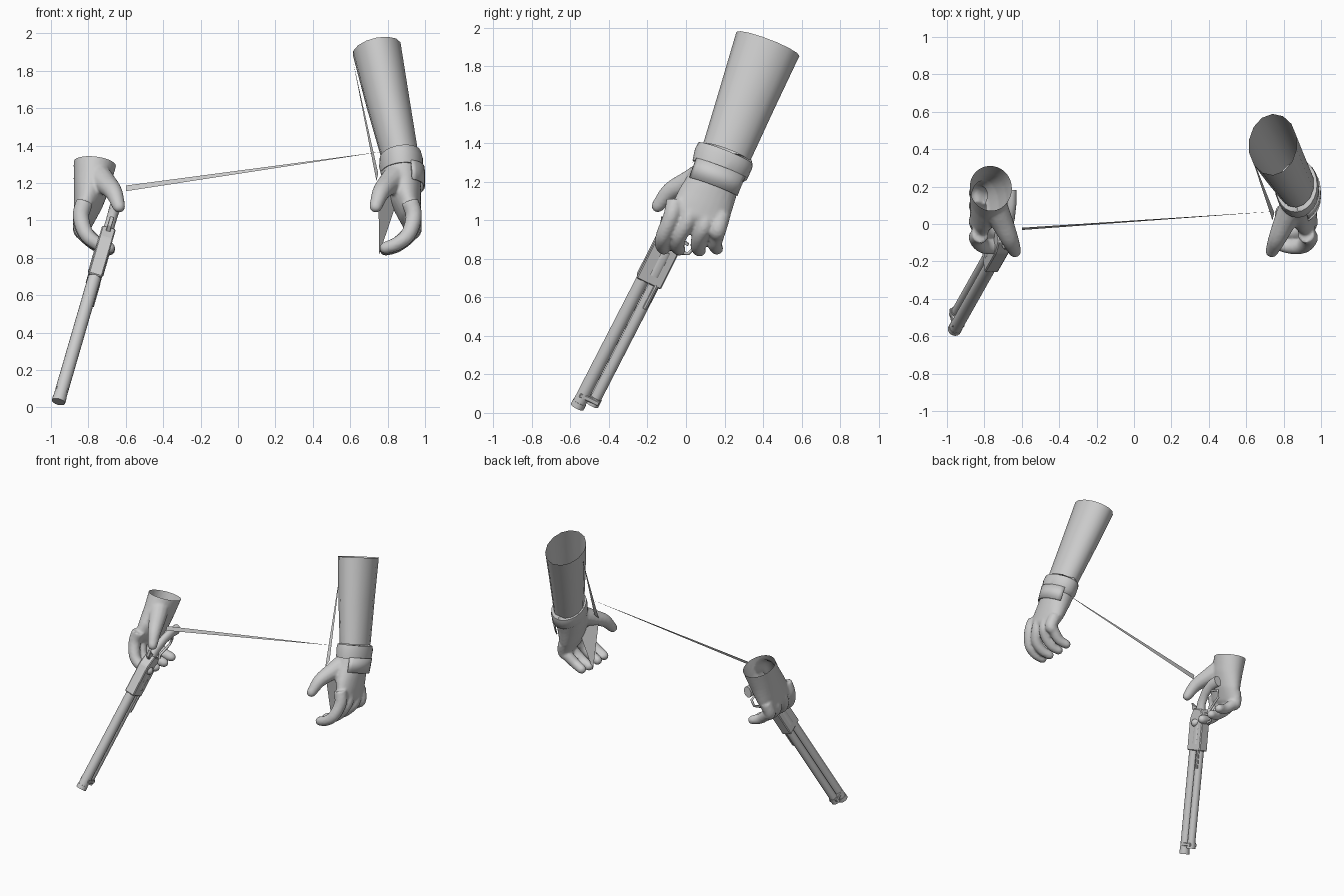
import bpy, bmesh, math
from mathutils import Vector as V

if "Cube" in bpy.data.objects:
    bpy.data.objects.remove(bpy.data.objects["Cube"])

W = V((0, 0.91, -0.41))          # direction across the knuckles


def finish(name, bm, smooth=True, angle=40):
    bmesh.ops.recalc_face_normals(bm, faces=bm.faces)
    me = bpy.data.meshes.new(name)
    bm.to_mesh(me)
    bm.free()
    ob = bpy.data.objects.new(name, me)
    bpy.context.collection.objects.link(ob)
    if smooth:
        shade(ob, angle)
    return ob


def shade(ob, angle=40):
    bpy.ops.object.select_all(action='DESELECT')
    ob.select_set(True)
    bpy.context.view_layer.objects.active = ob
    bpy.ops.object.shade_smooth_by_angle(angle=math.radians(angle))


def loft(bm, rings, ref=W, n=16, cap=True, arc=None):
    """rings: (centre, half size along ref, half size across)"""
    pts = [V(r[0]) for r in rings]
    loops = []
    for i, (c, a, b) in enumerate(rings):
        d = (pts[min(i + 1, len(pts) - 1)] - pts[max(i - 1, 0)]).normalized()
        v = (ref - d * ref.dot(d)).normalized()
        u = d.cross(v)
        if arc:
            angs = [arc[0] + (arc[1] - arc[0]) * k / n for k in range(n + 1)]
        else:
            angs = [2 * math.pi * k / n for k in range(n)]
        loops.append([bm.verts.new(pts[i] + v * a * math.cos(t) + u * b * math.sin(t)) for t in angs])
    for p, q in zip(loops, loops[1:]):
        m = len(p)
        for k in range(m - 1 if arc else m):
            bm.faces.new((p[k], p[(k + 1) % m], q[(k + 1) % m], q[k]))
    if cap and not arc:
        bm.faces.new(loops[0])
        bm.faces.new(loops[-1])


def digit(bm, ctrl, r0, r1):
    """rounded finger along a quadratic-blended path"""
    c = [V(p) for p in ctrl]
    c = [c[0] * 2 - c[1]] + c + [c[-1] * 2 - c[-2]]
    path = []
    for i in range(1, len(c) - 2):
        for k in range(5):
            t = k / 5
            path.append(0.5 * (2 * c[i] + (c[i + 1] - c[i - 1]) * t
                        + (2 * c[i - 1] - 5 * c[i] + 4 * c[i + 1] - c[i + 2]) * t * t
                        + (3 * c[i] - c[i - 1] - 3 * c[i + 1] + c[i + 2]) * t ** 3))
    path.append(c[-2])
    rings = [(p, *(2 * [r0 + (r1 - r0) * i / (len(path) - 1)])) for i, p in enumerate(path)]
    end = (path[-1] - path[-2]).normalized()
    for f in (0.5, 0.8, 0.96):
        r = r1 * math.sqrt(1 - f * f)
        rings.append((path[-1] + end * r1 * f, r, r))
    loft(bm, rings, n=12)


def hand(name, mirror):
    bm = bmesh.new()
    loft(bm, [((0.845, 0.25, 1.44), 0.12, 0.115), ((0.865, 0.195, 1.31), 0.125, 0.115),
              ((0.88, 0.145, 1.20), 0.135, 0.10), ((0.90, 0.10, 1.10), 0.15, 0.08),
              ((0.925, 0.06, 1.01), 0.15, 0.055), ((0.93, 0.045, 0.975), 0.12, 0.03)], n=24)
    for y, z, tip, low in ((-0.075, 1.05, -0.125, 0.0), (0.01, 1.03, -0.045, -0.005),
                           (0.095, 1.0, 0.06, -0.01), (0.165, 0.98, 0.15, 0.0)):
        digit(bm, [(0.92, y + 0.02, z + 0.05), (0.94, y, z - 0.03), (0.91, tip + 0.01, 0.925 + low),
                   (0.85, tip, 0.875 + low), (0.79, tip + 0.01, 0.853 + low)], 0.048, 0.034)
    digit(bm, [(0.86, 0.12, 1.25), (0.81, 0.02, 1.2), (0.765, -0.08, 1.15), (0.737, -0.145, 1.075)],
          0.075, 0.035)
    ob = finish(name, bm, False)
    # fuse the palm and digits into one skin, then open the wrist
    ob.modifiers.new("fuse", 'REMESH').voxel_size = 0.01
    sm = ob.modifiers.new("soften", 'SMOOTH')
    sm.iterations = 4
    dg = bpy.context.evaluated_depsgraph_get()
    me = bpy.data.meshes.new_from_object(ob.evaluated_get(dg))
    ob.modifiers.clear()
    bm = bmesh.new()
    bm.from_mesh(me)
    bmesh.ops.bisect_plane(bm, geom=bm.verts[:] + bm.edges[:] + bm.faces[:], clear_outer=True,
                           plane_co=(0.865, 0.2, 1.30), plane_no=(-0.1, 0.3, 0.93))
    if mirror:
        for v in bm.verts:
            v.co.x = 0.1 - v.co.x
        bmesh.ops.reverse_faces(bm, faces=bm.faces)
    bm.to_mesh(ob.data)
    bm.free()
    shade(ob, 60)


hand("free_hand", False)
hand("gripping_hand", True)

# Forearm sleeve, cuff band and wrist patch
bm = bmesh.new()
loft(bm, [((0.742, 0.425, 1.915), 0.175, 0.132), ((0.80, 0.32, 1.64), 0.152, 0.118),
          ((0.865, 0.21, 1.35), 0.13, 0.10)], n=14, cap=False)
finish("sleeve", bm)
bm = bmesh.new()
loft(bm, [((0.868, 0.205, 1.345), 0.125, 0.098), ((0.868, 0.205, 1.347), 0.152, 0.112),
          ((0.872, 0.195, 1.32), 0.157, 0.117), ((0.877, 0.175, 1.26), 0.15, 0.114),
          ((0.878, 0.17, 1.25), 0.13, 0.1)], n=24, cap=False)
finish("cuff", bm)
bm = bmesh.new()
patch = [((0.877, 0.178, 1.27), 0.15, 0.122), ((0.888, 0.14, 1.17), 0.147, 0.112)]
side = V((0.1, -0.3, -0.93)).cross(W).x
mid = math.pi / 2 if side > 0 else -math.pi / 2
loft(bm, patch, n=10, arc=(mid - 1.15, mid + 1.15))
ob = finish("wrist_patch", bm)
ob.modifiers.new("thick", 'SOLIDIFY').thickness = 0.008

# Gun frame: d runs from muzzle to grip, u towards the magazine side, s sideways
P0 = V((-0.96, -0.565, 0.03))
d = V((0.25, 0.443, 0.861)).normalized()
u = (V((0, 1, 0)) - d * d.y).normalized()
s = u.cross(d)


def G(t, h, k=0.0):
    return P0 + d * t + u * h + s * k


def rod(name, path, a, b=None, n=16):
    bm = bmesh.new()
    loft(bm, [(G(*p), a, b or a) for p in path], ref=u, n=n)
    return finish(name, bm)


def block(name, outline, half, bevel=0.006):
    """plate drawn in the t/h plane, thick along s"""
    bm = bmesh.new()
    f = bm.faces.new([bm.verts.new(G(t, h, -half)) for t, h in outline])
    ext = bmesh.ops.extrude_face_region(bm, geom=[f])['geom']
    bmesh.ops.translate(bm, vec=s * half * 2, verts=[e for e in ext if isinstance(e, bmesh.types.BMVert)])
    bmesh.ops.bevel(bm, geom=bm.edges[:], offset=bevel, segments=1, affect='EDGES')
    return finish(name, bm, False)


rod("barrel", [(0.0, 0), (0.8, 0)], 0.035)
rod("muzzle_ring", [(0.0, 0), (0.03, 0)], 0.037)
rod("magazine_tube", [(0.06, 0.066), (0.8, 0.066)], 0.029)
rod("magazine_cap", [(0.045, 0.066), (0.09, 0.066)], 0.033)
rod("side_rod", [(0.64, 0.075, 0.028), (0.78, 0.075, 0.028)], 0.012, n=8)
block("barrel_band", [(0.06, -0.02), (0.085, -0.02), (0.085, 0.09), (0.06, 0.09)], 0.034, 0.004)
block("receiver", [(0.77, -0.038), (1.0, -0.04), (1.08, -0.01), (1.08, 0.07), (1.03, 0.1), (0.77, 0.103)], 0.038)
for k in (-0.037, 0.037):
    rod("loading_gate", [(0.82, 0.04, k), (0.835, 0.04, k), (0.95, 0.04, k), (0.965, 0.04, k)], 0.022, 0.006, 10)
block("hammer", [(1.04, -0.01), (1.07, -0.05), (1.12, -0.065), (1.1, -0.03), (1.09, 0.01)], 0.012, 0.003)

# Curved grip
bm = bmesh.new()
loft(bm, [(G(1.04, 0.03), 0.045, 0.03), (G(1.13, 0.035), 0.036, 0.028), (G(1.21, 0.07), 0.036, 0.029),
          (G(1.27, 0.13), 0.04, 0.03), (G(1.30, 0.19), 0.042, 0.03)], ref=u - d * 0.3, n=14)
finish("grip", bm)

# Lever loop and trigger
loop = bpy.data.curves.new("lever_loop", 'CURVE')
loop.dimensions = '3D'
loop.bevel_depth = 0.009
loop.bevel_resolution = 2
sp = loop.splines.new('POLY')
ctrl = [(0.98, 0.1), (1.0, 0.15), (1.05, 0.165), (1.09, 0.14), (1.13, 0.17), (1.18, 0.21), (1.23, 0.2), (1.22, 0.12)]
sp.points.add(len(ctrl) - 1)
for p, c in zip(sp.points, ctrl):
    p.co = (*G(*c), 1)
bpy.context.collection.objects.link(bpy.data.objects.new("lever_loop", loop))
block("trigger", [(1.04, 0.08), (1.06, 0.08), (1.05, 0.13), (1.035, 0.13)], 0.006, 0.002)

# Thin loose strands and the flat web inside the palm
for name, pts in (("long_strand", [(-0.6, -0.02, 1.186), (-0.6, -0.032, 1.156), (0.79, 0.07, 1.37)]),
                  ("arm_strand", [(0.615, 0.4, 1.85), (0.75, 0.06, 1.25), (0.74, 0.02, 1.21)]),
                  ("palm_web", [(0.75, 0.0, 1.2), (0.755, 0.07, 0.82), (0.85, 0.1, 1.1)])):
    bm = bmesh.new()
    bm.faces.new([bm.verts.new(p) for p in pts])
    finish(name, bm, False)
